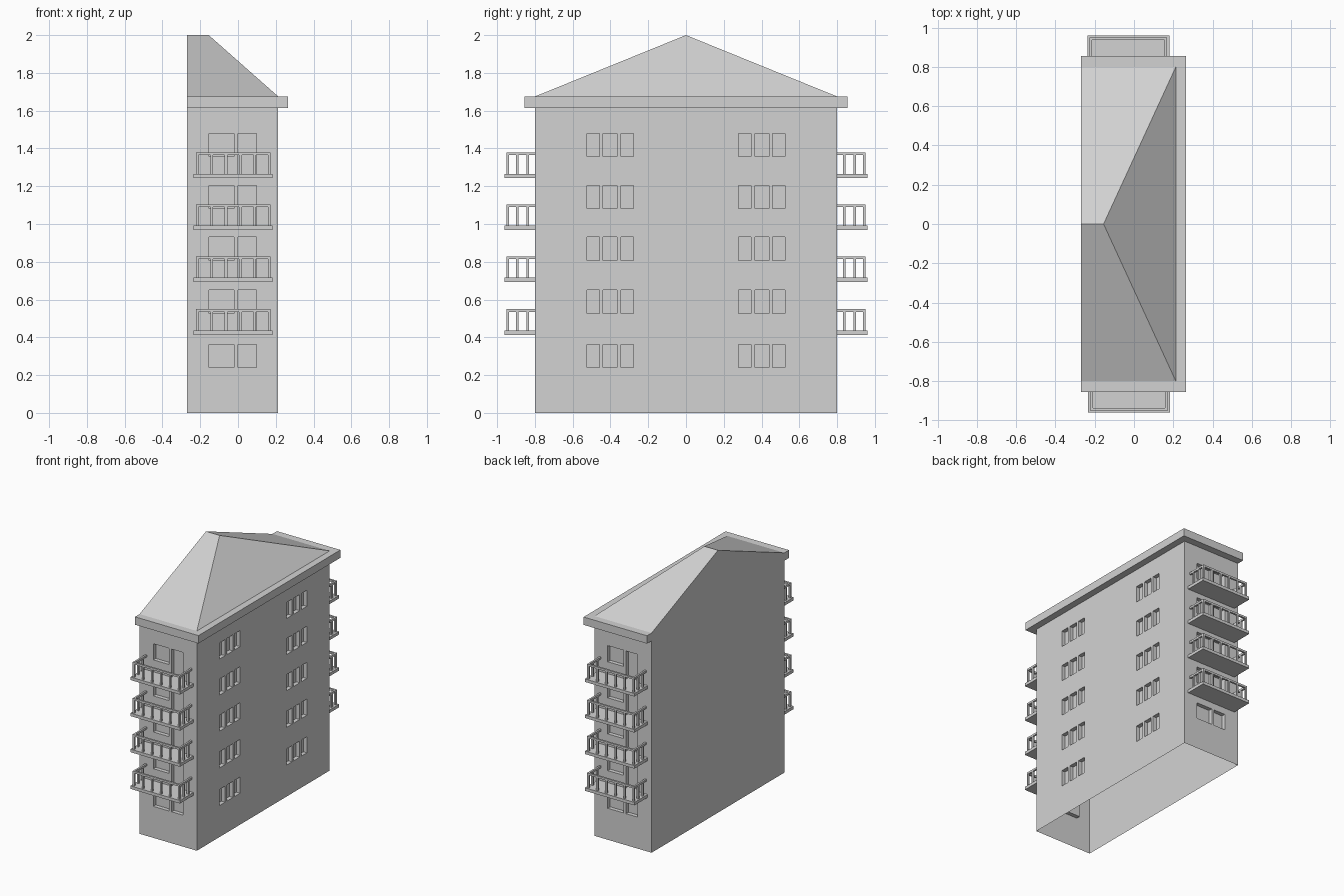
import bpy
import bmesh
from math import pi
from mathutils import Matrix, Vector

old = bpy.data.objects.get("Cube")
if old:
    bpy.data.objects.remove(old, do_unlink=True)

GREY = (0.65, 0.65, 0.65, 1)
grey = bpy.data.materials.new("light grey plaster")
grey.use_nodes = True
grey.diffuse_color = GREY
grey.node_tree.nodes["Principled BSDF"].inputs["Base Color"].default_value = GREY

TOPS = [0.363, 0.65, 0.93, 1.205, 1.48]   # window head of each storey
X0, X1, Y1 = -0.27, 0.213, 0.8            # wall faces
EAVE, CORNICE, RIDGE = 1.615, 1.675, 2.0
MID = -0.027                              # centre of the balcony walls
DEPTH = 0.03                              # window recess


def add_box(bm, x, y, z):
    """Box between the (low, high) pairs x, y and z."""
    size = Vector((x[1] - x[0], y[1] - y[0], z[1] - z[0]))
    centre = Vector((sum(x), sum(y), sum(z))) / 2
    bmesh.ops.create_cube(bm, size=1,
                          matrix=Matrix.Translation(centre) @ Matrix.Diagonal(size).to_4x4())


def finish(bm, name):
    bmesh.ops.recalc_face_normals(bm, faces=bm.faces[:])
    mesh = bpy.data.meshes.new(name)
    bm.to_mesh(mesh)
    bm.free()
    mesh.materials.append(grey)
    obj = bpy.data.objects.new(name, mesh)
    bpy.context.collection.objects.link(obj)
    return obj


def half_turn(bm, verts):
    """Rotate vertices half a turn about the middle of the end walls."""
    bmesh.ops.rotate(bm, verts=verts, cent=(MID, 0, 0),
                     matrix=Matrix.Rotation(pi, 3, 'Z'))


# Window and door recesses
cut = bmesh.new()
for storey, top in enumerate(TOPS):
    sill = top - 0.123
    door_sill = sill if storey == 0 else top - 0.214
    add_box(cut, (-0.154, -0.02), (-Y1 - 0.05, -Y1 + DEPTH), (sill, top))
    add_box(cut, (0, 0.097), (-Y1 - 0.05, -Y1 + DEPTH), (door_sill, top))
copy = bmesh.ops.duplicate(cut, geom=cut.verts[:] + cut.edges[:] + cut.faces[:])
half_turn(cut, [g for g in copy["geom"] if isinstance(g, bmesh.types.BMVert)])
for top in TOPS:
    for side in (-0.402, 0.402):
        for offset in (-0.09, 0, 0.09):
            y = side + offset
            half = 0.037 if offset == 0 else 0.033
            add_box(cut, (X1 - DEPTH, X1 + 0.05), (y - half, y + half), (top - 0.123, top))
cutter = finish(cut, "recess_cutter")
cutter.hide_render = True

# Walls with the recesses cut in, open underneath
bm = bmesh.new()
add_box(bm, (X0, X1), (-Y1, Y1), (0, EAVE))
walls = finish(bm, "walls")
mod = walls.modifiers.new("recesses", 'BOOLEAN')
mod.operation, mod.solver, mod.object = 'DIFFERENCE', 'EXACT', cutter
graph = bpy.context.evaluated_depsgraph_get()
cut_mesh = bpy.data.meshes.new_from_object(walls.evaluated_get(graph))
walls.modifiers.clear()
walls.data = cut_mesh
bpy.data.objects.remove(cutter, do_unlink=True)
bm = bmesh.new()
bm.from_mesh(cut_mesh)
floor = [f for f in bm.faces if f.calc_center_median().z < 0.001]
bmesh.ops.delete(bm, geom=floor, context='FACES')
bm.to_mesh(cut_mesh)
bm.free()

# Cornice slab, flush with the party wall
bm = bmesh.new()
add_box(bm, (X0, 0.265), (-0.855, 0.855), (EAVE, CORNICE))
finish(bm, "cornice")

# Half-hipped roof with a flat gable on the party wall
bm = bmesh.new()
points = [(X0, -Y1, CORNICE), (X1, -Y1, CORNICE), (X1, Y1, CORNICE),
          (X0, Y1, CORNICE), (X0, 0, RIDGE), (-0.155, 0, RIDGE)]
v = [bm.verts.new(p) for p in points]
for face in ((0, 1, 5, 4), (1, 2, 5), (2, 3, 4, 5), (3, 0, 4), (3, 2, 1, 0)):
    bm.faces.new([v[i] for i in face])
finish(bm, "roof")


def balcony(name, z, back):
    bm = bmesh.new()
    left, right, front = -0.223, 0.173, -0.95
    w = 0.014
    rail = (z + 0.121, z + 0.136)
    post = (z + 0.02, z + 0.123)
    # Slab
    add_box(bm, (-0.235, 0.183), (-0.96, -Y1 + 0.002), (z, z + 0.023))
    # Handrail on three sides
    add_box(bm, (left, right), (front, front + w), rail)
    for x in (left, right - w):
        add_box(bm, (x, x + w), (front + w, -Y1 + 0.002), rail)
        # Side posts
        for y in (-0.9, -0.845):
            add_box(bm, (x, x + w), (y, y + w), post)
    # Front posts
    for i in range(6):
        x = left + i * (right - left - w) / 5
        add_box(bm, (x, x + w), (front, front + w), post)
    if back:
        half_turn(bm, bm.verts[:])
    finish(bm, name)


for storey, top in enumerate(TOPS[1:], 1):
    balcony(f"front_balcony_{storey}", top - 0.237, False)
    balcony(f"back_balcony_{storey}", top - 0.237, True)
